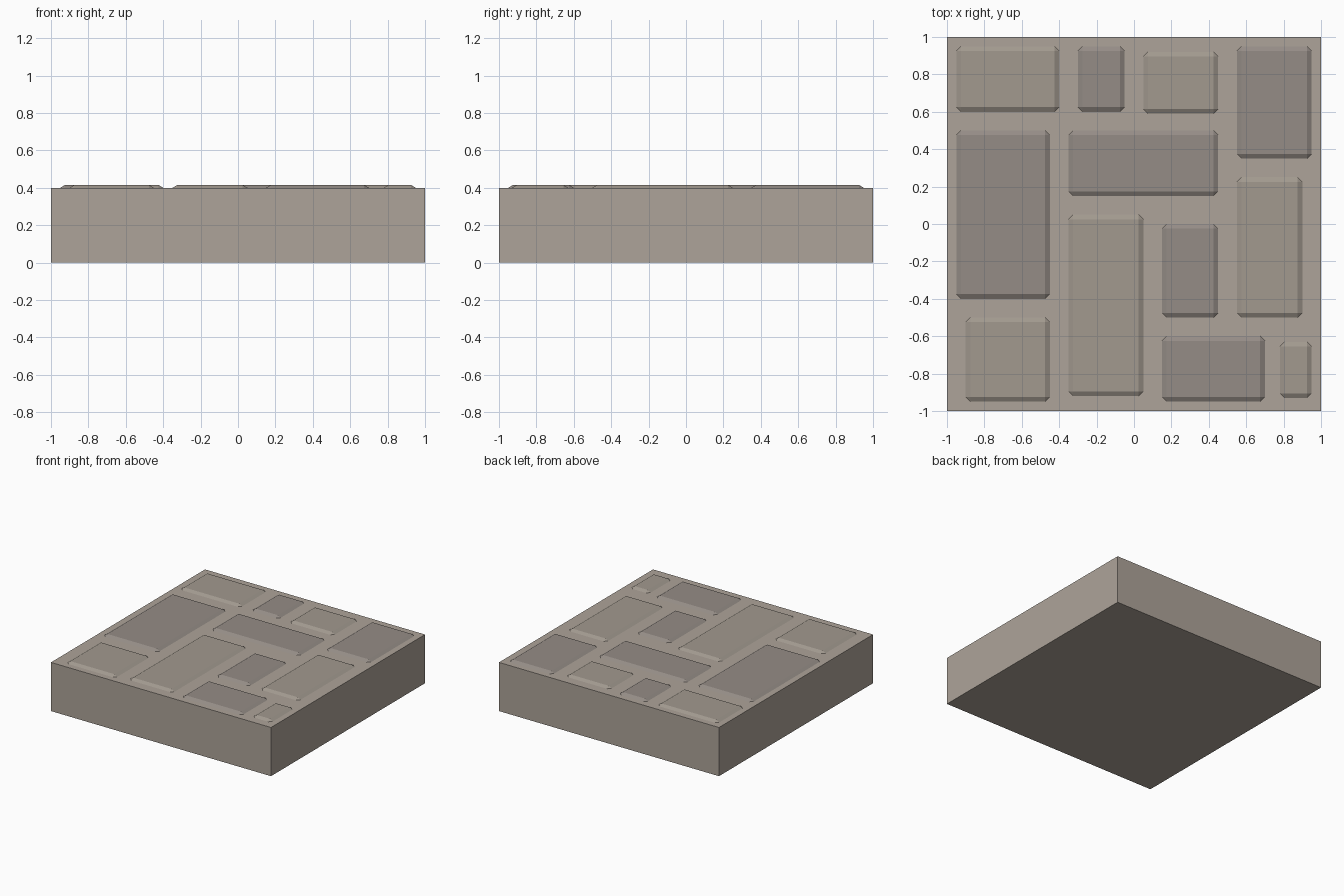
import bpy, bmesh
from mathutils import Matrix, Vector

if "Cube" in bpy.data.objects:
    bpy.data.objects.remove(bpy.data.objects["Cube"])


def material(name, rgb):
    m = bpy.data.materials.new(name)
    m.diffuse_color = (*rgb, 1)
    m.use_nodes = True
    m.node_tree.nodes["Principled BSDF"].inputs["Base Color"].default_value = m.diffuse_color
    return m


def box(name, x0, x1, y0, y1, z0, z1, mat, bevel=0, flatten=1):
    """Box with chamfered edges; flatten squashes the chamfer vertically."""
    bm = bmesh.new()
    bmesh.ops.create_cube(bm, size=1)
    bmesh.ops.scale(bm, vec=(x1 - x0, y1 - y0, (z1 - z0) / flatten), verts=bm.verts)
    if bevel:
        bmesh.ops.bevel(bm, geom=bm.edges[:], offset=bevel, segments=1,
                        profile=0.5, affect='EDGES')
    bmesh.ops.scale(bm, vec=(1, 1, flatten), verts=bm.verts)
    centre = Vector((x0 + x1, y0 + y1, z0 + z1)) / 2
    bmesh.ops.transform(bm, matrix=Matrix.Translation(centre), verts=bm.verts)
    mesh = bpy.data.meshes.new(name)
    bm.to_mesh(mesh)
    bm.free()
    mesh.materials.append(mat)
    obj = bpy.data.objects.new(name, mesh)
    bpy.context.collection.objects.link(obj)
    return obj


mortar = material("mortar", (0.42, 0.37, 0.32))
light = material("light_stone", (0.36, 0.32, 0.275))
dark = material("dark_stone", (0.30, 0.265, 0.24))

# Base slab
box("slab", -1, 1, -1, 1, 0, 0.4, mortar)

# Paving stones: x0, x1, y0, y1, material
stones = [
    (-0.95, -0.40, 0.60, 0.95, light),
    (-0.30, -0.05, 0.60, 0.95, dark),
    (0.05, 0.45, 0.59, 0.92, light),
    (0.55, 0.95, 0.35, 0.95, dark),
    (-0.95, -0.45, -0.40, 0.50, dark),
    (-0.35, 0.45, 0.15, 0.50, dark),
    (0.55, 0.90, -0.50, 0.25, light),
    (-0.35, 0.05, -0.92, 0.05, light),
    (0.15, 0.45, -0.50, 0.00, dark),
    (-0.90, -0.45, -0.95, -0.50, light),
    (0.15, 0.70, -0.95, -0.60, dark),
    (0.78, 0.95, -0.93, -0.63, light),
]
for i, (x0, x1, y0, y1, mat) in enumerate(stones, 1):
    box(f"paving_stone_{i}", x0, x1, y0, y1, 0.355, 0.415, mat, 0.025, 0.6)
